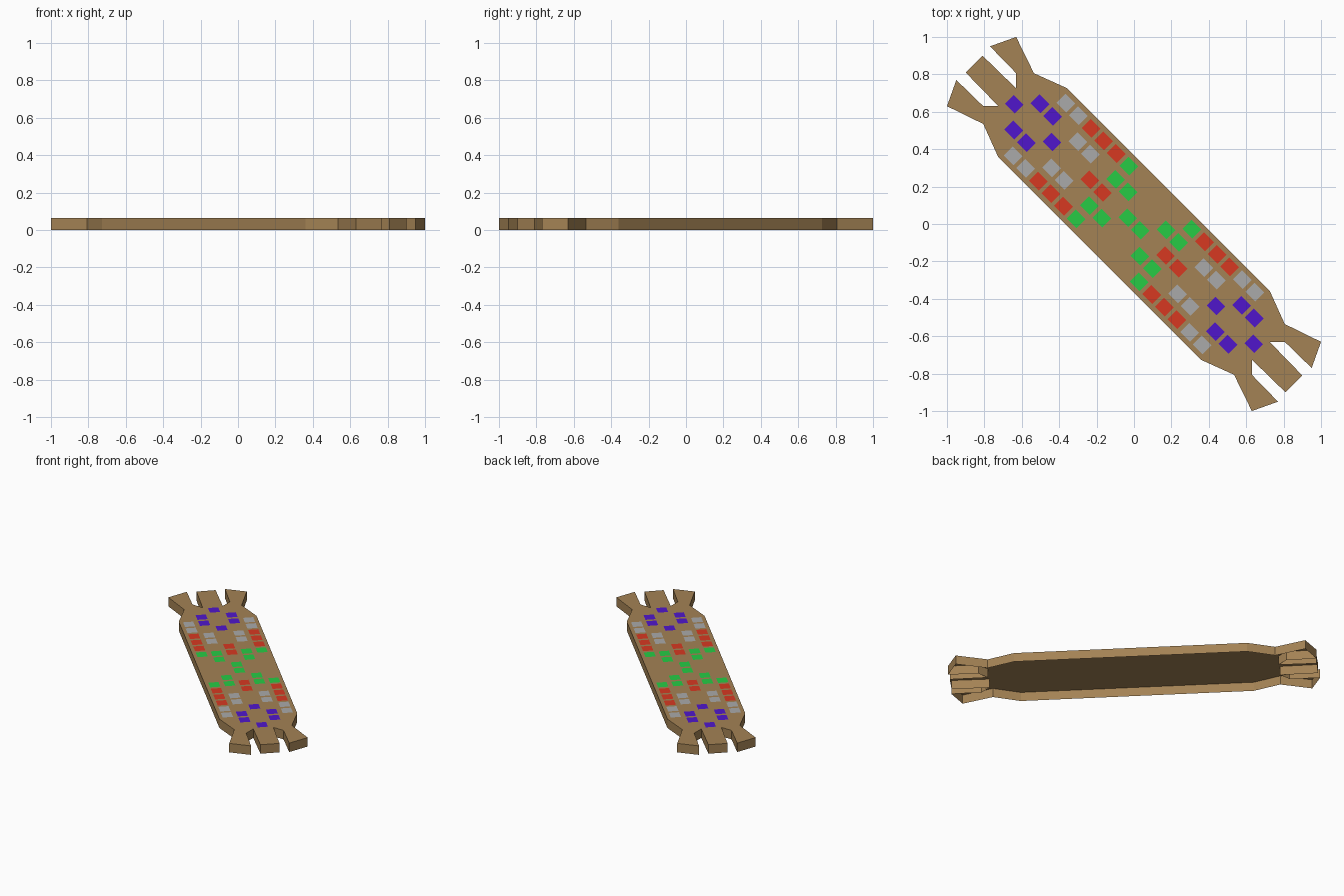
import bpy, bmesh, math

if "Cube" in bpy.data.objects:
    bpy.data.objects.remove(bpy.data.objects["Cube"])

HEIGHT = 0.065


def material(name, rgb):
    m = bpy.data.materials.new(name)
    m.diffuse_color = (*rgb, 1)
    m.use_nodes = True
    m.node_tree.nodes["Principled BSDF"].inputs["Base Color"].default_value = m.diffuse_color
    return m


def add_object(name, bm, mat):
    mesh = bpy.data.meshes.new(name)
    bm.to_mesh(mesh)
    bm.free()
    mesh.materials.append(mat)
    ob = bpy.data.objects.new(name, mesh)
    bpy.context.collection.objects.link(ob)
    return ob


# Tray outline: one quarter, mirrored across the long axis, then turned 180 degrees
quarter = [(0.727, -0.36), (0.806, -0.535), (1.0, -0.63), (0.95, -0.77),
           (0.806, -0.63), (0.725, -0.63), (0.9, -0.81)]
half = quarter + [(-y, -x) for x, y in reversed(quarter)]
outline = half + [(-x, -y) for x, y in half]
outline.reverse()                               # counter-clockwise

# Brown shell: flat top and side walls, open underneath
bm = bmesh.new()
top = [bm.verts.new((x, y, HEIGHT)) for x, y in outline]
base = [bm.verts.new((x, y, 0)) for x, y in outline]
bm.faces.new(top)
n = len(outline)
for i in range(n):
    j = (i + 1) % n
    bm.faces.new((base[i], base[j], top[j], top[i]))
add_object("mat_body", bm, material("brown", (0.37, 0.225, 0.09)))

# Coloured tiles: for each colour, (row, column) cells of one quarter of the pattern
PITCH_U, PITCH_V = 0.0953, 0.1
HALF_U, HALF_V = 0.037, 0.034
pattern = {
    "green": ((0.02, 0.6, 0.06), [(1, 0), (2, 1), (3, 1), (3, 2)]),
    "red": ((0.68, 0.04, 0.015), [(3, 0), (4, 0), (4, 2), (5, 2), (6, 2)]),
    "grey": ((0.4, 0.4, 0.4), [(5, 1), (6, 1), (7, 2), (8, 2)]),
    "purple": ((0.08, 0.008, 0.6), [(7, 0), (8, 1), (9, 1), (10, 0)]),
}
c = math.sqrt(0.5)
for name, (rgb, cells) in pattern.items():
    bm = bmesh.new()
    spots = {(su * (r - 0.5) * PITCH_U, sv * k * PITCH_V)
             for r, k in cells for su in (-1, 1) for sv in (-1, 1)}
    for u, v in sorted(spots):
        corners = [(u - HALF_U, v - HALF_V), (u + HALF_U, v - HALF_V),
                   (u + HALF_U, v + HALF_V), (u - HALF_U, v + HALF_V)]
        bm.faces.new([bm.verts.new(((a + b) * c, (b - a) * c, HEIGHT + 0.0008))
                      for a, b in corners])
    add_object(name + "_tiles", bm, material(name, rgb))
